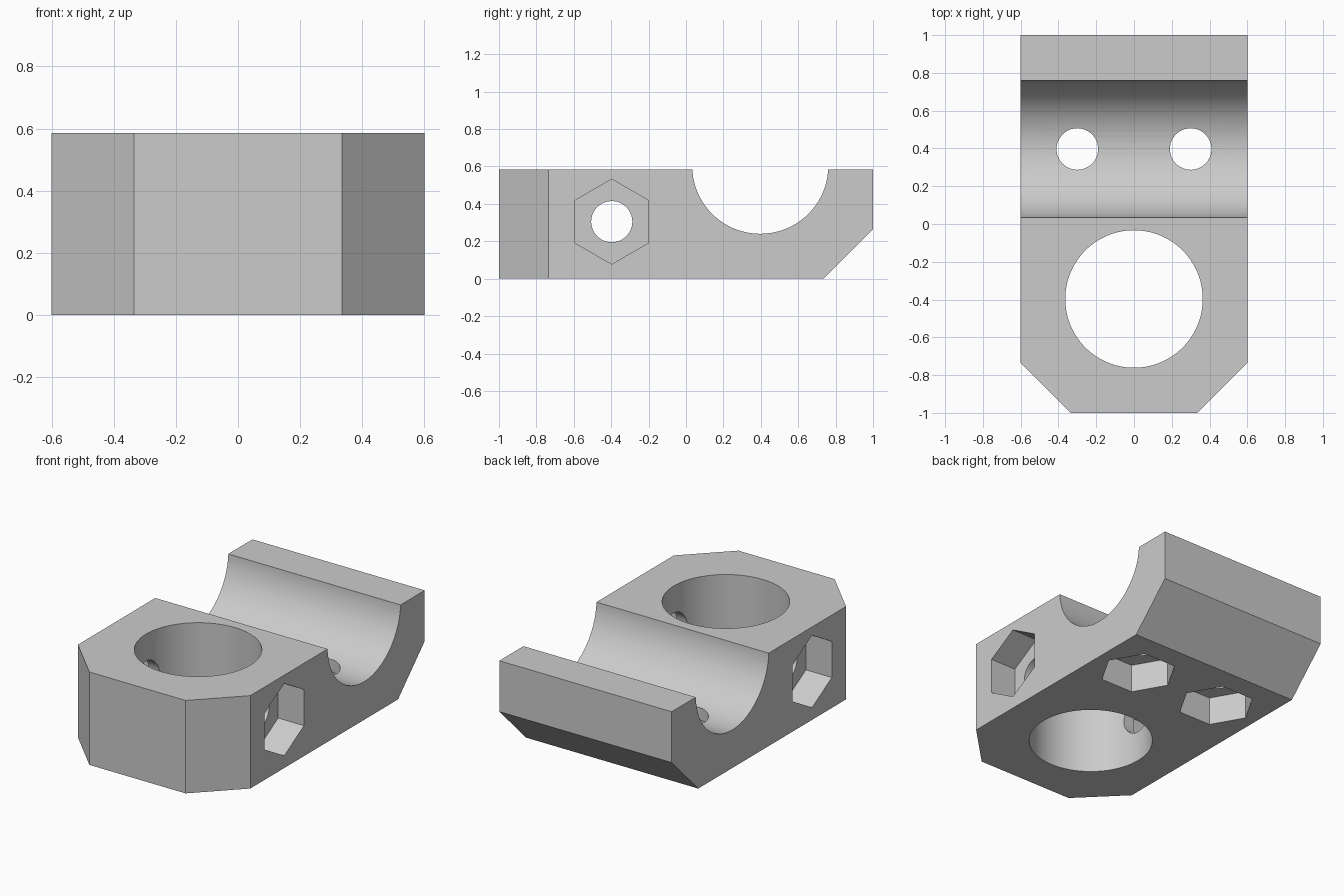
import bpy, bmesh, math
from mathutils import Matrix

if "Cube" in bpy.data.objects:
    bpy.data.objects.remove(bpy.data.objects["Cube"], do_unlink=True)

HALF_X, HALF_Y, HEIGHT, CHAMFER = 0.6, 1.0, 0.585, 0.265
CENTRE, BORE_R, BOLT_R = 0.397, 0.364, 0.11
NUT_R, NUT_DEPTH, SIDE_Z = 0.227, 0.18, 0.305

grey = bpy.data.materials.new("light grey")
grey.use_nodes = True
grey.diffuse_color = (0.6, 0.6, 0.6, 1)
grey.node_tree.nodes["Principled BSDF"].inputs["Base Color"].default_value = grey.diffuse_color


def add_object(name, bm):
    mesh = bpy.data.meshes.new(name)
    bm.to_mesh(mesh)
    bm.free()
    mesh.materials.append(grey)
    obj = bpy.data.objects.new(name, mesh)
    bpy.context.collection.objects.link(obj)
    return obj


def cutter(name, radius, length, centre, axis="Z", sides=72, spin=0):
    """Prism along an axis, used to cut a hole or pocket."""
    bm = bmesh.new()
    turn = Matrix.Rotation(math.pi / 2, 4, "Y") if axis == "X" else Matrix()
    bmesh.ops.create_cone(bm, cap_ends=True, segments=sides, radius1=radius,
                          radius2=radius, depth=length,
                          matrix=Matrix.Translation(centre) @ turn @ Matrix.Rotation(spin, 4, "Z"))
    obj = add_object(name, bm)
    obj.hide_render = True
    return obj


# Block with two chamfered front corners and a chamfered lower back edge
bm = bmesh.new()
bmesh.ops.create_cube(bm, size=1, matrix=Matrix.Translation((0, 0, HEIGHT / 2))
                      @ Matrix.Diagonal((2 * HALF_X, 2 * HALF_Y, HEIGHT, 1)))


def is_chamfered(edge):
    mid = (edge.verts[0].co + edge.verts[1].co) / 2
    front_corner = mid.y < -0.9 and abs(mid.x) > 0.5
    lower_back = mid.y > 0.9 and mid.z < 0.01
    return front_corner or lower_back


bmesh.ops.bevel(bm, geom=[e for e in bm.edges if is_chamfered(e)],
                offset=CHAMFER, segments=1, affect="EDGES")
clamp = add_object("clamp_block", bm)

# Large bore, cross groove and side bolt hole
cutters = [
    cutter("bore_cutter", BORE_R, 2, (0, -CENTRE, HEIGHT / 2)),
    cutter("groove_cutter", BORE_R, 2, (0, CENTRE, 0.604), "X"),
    cutter("side_bolt_cutter", BOLT_R, 2, (0, -CENTRE, SIDE_Z), "X", 48),
]

# Hexagonal nut pockets on both sides and underneath, with vertical bolt holes
for side, label in ((1, "left"), (-1, "right")):
    cutters += [
        cutter(label + "_side_nut_cutter", NUT_R, 2 * NUT_DEPTH,
               (side * HALF_X, -CENTRE, SIDE_Z), "X", 6, math.pi / 2),
        cutter(label + "_lower_nut_cutter", NUT_R, 2 * NUT_DEPTH,
               (side * 0.3, CENTRE, 0), "Z", 6, math.pi / 2),
        cutter(label + "_lower_bolt_cutter", BOLT_R, 2,
               (side * 0.3, CENTRE, 0), "Z", 48),
    ]

# Align each hexagon so that one pair of points lies on its long direction
for obj in cutters:
    if "nut" in obj.name:
        along = 2 if "side" in obj.name else 0
        reach = [v.co[along] for v in obj.data.vertices]
        if max(reach) - min(reach) < 1.9 * NUT_R:
            mid = Matrix.Translation(((max(v.co.x for v in obj.data.vertices) + min(v.co.x for v in obj.data.vertices)) / 2,
                                      -CENTRE if along else CENTRE, SIDE_Z if along else 0))
            spin = Matrix.Rotation(math.pi / 6, 4, "X" if along else "Z")
            obj.data.transform(mid @ spin @ mid.inverted())

bpy.context.view_layer.objects.active = clamp
clamp.select_set(True)
for obj in cutters:
    mod = clamp.modifiers.new(obj.name, "BOOLEAN")
    mod.operation = "DIFFERENCE"
    mod.solver = "EXACT"
    mod.object = obj
    bpy.ops.object.modifier_apply(modifier=mod.name)
    bpy.data.objects.remove(obj, do_unlink=True)

# Smooth curved walls, crisp edges
bpy.ops.object.select_all(action="DESELECT")
clamp.select_set(True)
bpy.ops.object.shade_smooth_by_angle(angle=math.radians(30))
